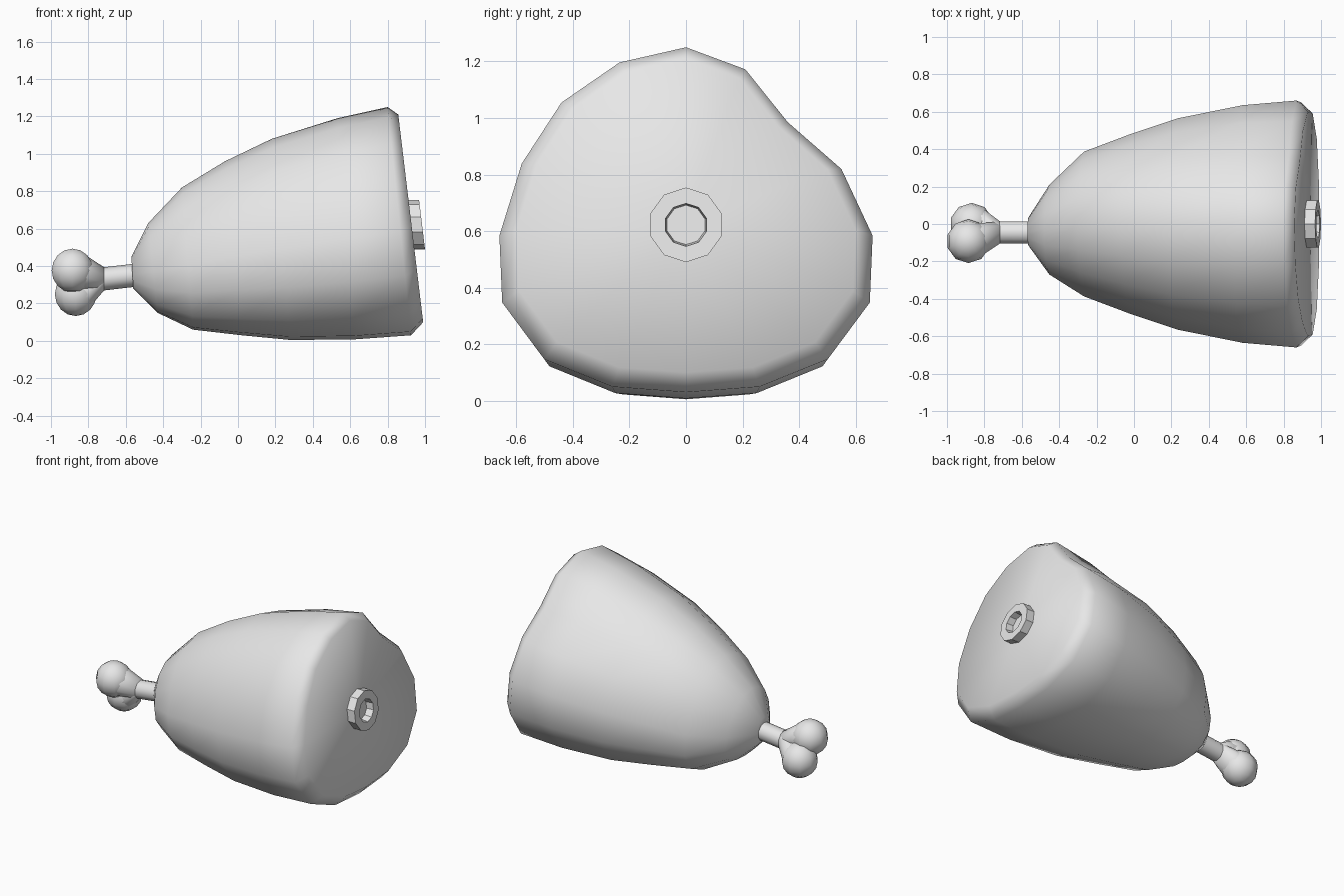
import bpy, bmesh
from math import sin, cos, tau, radians
from mathutils import Vector

cube = bpy.data.objects.get("Cube")
if cube:
    bpy.data.objects.remove(cube, do_unlink=True)

GREY = (0.8, 0.8, 0.8, 1)
grey = bpy.data.materials.new("plain_grey")
grey.use_nodes = True
grey.diffuse_color = GREY
grey.node_tree.nodes["Principled BSDF"].inputs["Base Color"].default_value = GREY


def finish(bm, name, angle):
    bmesh.ops.recalc_face_normals(bm, faces=bm.faces)
    mesh = bpy.data.meshes.new(name)
    bm.to_mesh(mesh)
    bm.free()
    mesh.materials.append(grey)
    obj = bpy.data.objects.new(name, mesh)
    bpy.context.collection.objects.link(obj)
    bpy.ops.object.select_all(action="DESELECT")
    obj.select_set(True)
    bpy.context.view_layer.objects.active = obj
    bpy.ops.object.shade_smooth_by_angle(angle=radians(angle))
    return obj


def loft(name, rings, angle, cap_start=True):
    """Skin a list of point rings and close the ends with fans."""
    bm = bmesh.new()
    loops = [[bm.verts.new(p) for p in ring] for ring in rings]
    n = len(rings[0])
    for a, b in zip(loops, loops[1:]):
        for i in range(n):
            j = (i + 1) % n
            bm.faces.new((a[i], a[j], b[j], b[i]))
    for loop in ([loops[0]] if cap_start else []) + [loops[-1]]:
        mid = bm.verts.new(sum((v.co for v in loop), Vector()) / n)
        for i in range(n):
            bm.faces.new((loop[i], loop[(i + 1) % n], mid))
    return finish(bm, name, angle)


def disc(x, y, z, r, sides=10, lean=0.0):
    """Ring facing x, leaning back with height."""
    pts = []
    for i in range(sides):
        a = tau * i / sides
        dz = r * cos(a)
        pts.append((x - lean * dz, y + r * sin(a), z + dz))
    return pts


# Meat cross-section, as (half width, height) fractions from top to bottom
PLAIN = [(0, 1), (.356, .956), (.667, .84), (.88, .663), (1, .454),
         (.985, .26), (.76, .096), (.394, .016), (0, 0)]
DENTED = [(0, 1), (.318, .936), (.545, .783), (.833, .647)] + PLAIN[4:]

# Stations: top x, top z, bottom x, bottom z, half width, centre y, dent
STATIONS = [
    (-.57, .45, -.56, .28, .075, -.04, 0),
    (-.48, .63, -.43, .15, .24, -.03, 0),
    (-.30, .82, -.24, .06, .387, 0, 0),
    (-.07, .96, .02, .03, .48, 0, .1),
    (.18, 1.08, .28, .005, .565, 0, .3),
    (.53, 1.19, .62, .008, .635, 0, .65),
    (.80, 1.25, .925, .03, .66, 0, 1),
    (.857, 1.21, .99, .10, .60, 0, 1),
]


def meat_ring(xt, zt, xb, zb, half, yc, dent):
    def point(w, h, side):
        return (xb + (xt - xb) * h, yc + side * half * w, zb + (zt - zb) * h)
    back = [Vector(p).lerp(Vector(d), dent) for p, d in zip(PLAIN, DENTED)]
    ring = [point(w, h, 1) for w, h in back]
    return ring + [point(w, h, -1) for w, h in PLAIN[-2:0:-1]]


loft("meat", [meat_ring(*s) for s in STATIONS], 80)

# Marrow ring on the cut end, with a recessed middle
LEAN = .12
loft("marrow_ring", [disc(x, 0, .622, r, 10, LEAN) for x, r in
                     ((.90, .132), (.984, .132), (.984, .076), (.935, .070))],
     30, cap_start=False)

# Bone shaft
loft("bone_shaft", [disc(-.50, -.045, .357, .062),
                    disc(-.75, -.045, .328, .062)], 50)

# Two knobs at the bone end, each with a flare blending into the shaft
for label, centre in (("upper", (-.885, -.092, .376)),
                      ("lower", (-.868, -.004, .25))):
    bm = bmesh.new()
    bmesh.ops.create_uvsphere(bm, u_segments=10, v_segments=8, radius=.117)
    bmesh.ops.translate(bm, verts=bm.verts, vec=centre)
    finish(bm, label + "_bone_knob", 80)
    x, y, z = centre
    loft(label + "_bone_flare", [disc(-.715, -.045, .332, .061),
                                 disc(x + .07, y * .8 - .009, z * .8 + .066, .092),
                                 disc(x, y, z, .105)], 80)
